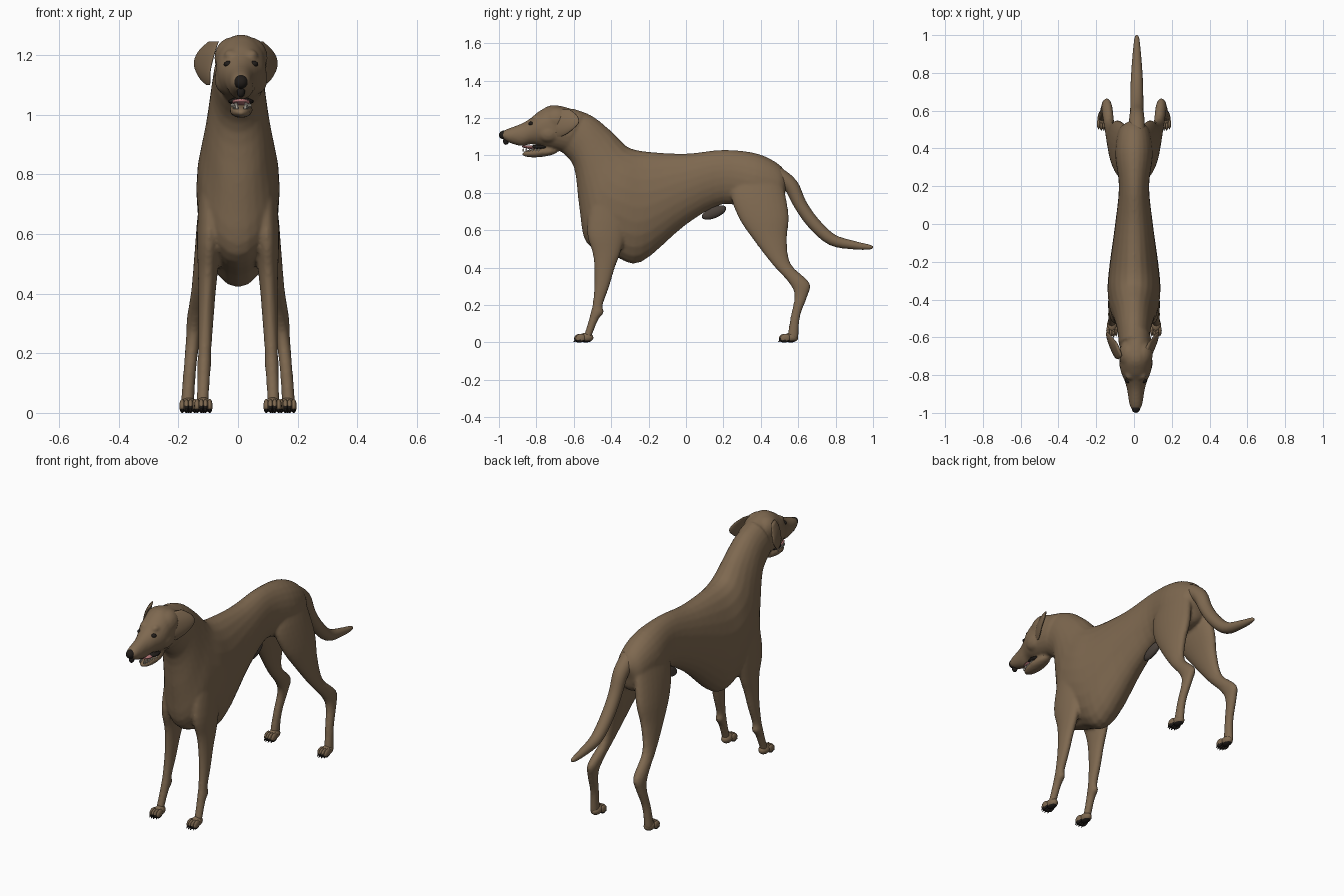
import bpy, bmesh
from math import sin, cos, pi
from mathutils import Vector, Matrix

old = bpy.data.objects.get("Cube")
if old:
    bpy.data.objects.remove(old, do_unlink=True)


def material(name, red, green, blue):
    mat = bpy.data.materials.new(name)
    mat.use_nodes = True
    mat.diffuse_color = (red, green, blue, 1)
    shader = mat.node_tree.nodes["Principled BSDF"]
    shader.inputs["Base Color"].default_value = (red, green, blue, 1)
    shader.inputs["Roughness"].default_value = 0.8
    return mat


COAT = material("brown coat", 0.21, 0.14, 0.08)
BLACK = material("black skin", 0.015, 0.012, 0.01)
PINK = material("pink tongue", 0.5, 0.2, 0.2)
TEETH = material("ivory teeth", 0.7, 0.65, 0.55)
GREY = material("grey brown skin", 0.07, 0.055, 0.045)


def catmull(a, b, c, d, t):
    return b + t * (c - a + t * (2 * a - 5 * b + 4 * c - d + t * (3 * (b - c) + d - a))) / 2


def smooth_rows(rows, steps=4):
    """Run a smooth spline through every column of a table."""
    last = len(rows) - 1
    for i in range(last):
        around = [rows[max(0, min(last, i + k))] for k in (-1, 0, 1, 2)]
        for step in range(steps):
            yield [catmull(*column, step / steps) for column in zip(*around)]
    yield rows[-1]


def skin(mesh, rings, sides=24):
    """Join elliptical rings, each given as (centre, half axis, half axis)."""
    loops = []
    for centre, across, along in rings:
        angles = [2 * pi * k / sides for k in range(sides)]
        loops.append([mesh.verts.new(centre + across * sin(a) + along * cos(a)) for a in angles])
    for low, high in zip(loops, loops[1:]):
        for k in range(sides):
            mesh.faces.new((low[k - 1], low[k], high[k], high[k - 1]))
    mesh.faces.new(loops[0])
    mesh.faces.new(loops[-1])


def trunk(mesh, table, x=0):
    """Rows: top y, top z, bottom y, bottom z, half width."""
    rings = []
    for top_y, top_z, low_y, low_z, width in smooth_rows(table):
        top, low = Vector((x, top_y, top_z)), Vector((x, low_y, low_z))
        rings.append(((top + low) / 2, Vector((width, 0, 0)), (top - low) / 2))
    skin(mesh, rings)


def limb(mesh, table, side, centre_rule, width_rule, flare=0):
    """Rows: height, front y, back y. Rules place and widen each level slice."""
    rings = []
    for z, front, back in smooth_rows(table):
        centre = Vector((side * centre_rule(z), (front + back) / 2, z))
        depth = back - front
        along = Vector((side * flare, 1, 0)) * depth / 2
        rings.append((centre, Vector((width_rule(depth), 0, 0)), along))
    skin(mesh, rings)


def tube(mesh, table, x=0):
    """Rows: y, z, radius. Rings stand square to the path."""
    path = list(smooth_rows(table))
    rings = []
    for i, (y, z, radius) in enumerate(path):
        before, after = path[max(i - 1, 0)], path[min(i + 1, len(path) - 1)]
        normal = Vector((0, before[1] - after[1], after[0] - before[0])).normalized()
        rings.append((Vector((x, y, z)), Vector((radius, 0, 0)), normal * radius))
    skin(mesh, rings)


def ball(mesh, centre, size, tilt=0):
    place = Matrix.Translation(centre) @ Matrix.Rotation(tilt, 4, 'X') @ Matrix.Diagonal((*size, 1))
    bmesh.ops.create_uvsphere(mesh, u_segments=16, v_segments=10, radius=1, matrix=place)


def cone(mesh, base, tip, radius):
    base, tip = Vector(base), Vector(tip)
    axis = tip - base
    place = Matrix.Translation((base + tip) / 2) @ axis.to_track_quat('Z', 'Y').to_matrix().to_4x4()
    bmesh.ops.create_cone(mesh, cap_ends=True, segments=8, radius1=radius, radius2=radius / 6,
                          depth=axis.length, matrix=place)


def finish(name, mesh, *materials, rule=None):
    bmesh.ops.recalc_face_normals(mesh, faces=mesh.faces)
    for face in mesh.faces:
        face.smooth = True
        if rule:
            face.material_index = rule(face.calc_center_median())
    data = bpy.data.meshes.new(name)
    mesh.to_mesh(data)
    mesh.free()
    for mat in materials:
        data.materials.append(mat)
    result = bpy.data.objects.new(name, data)
    bpy.context.collection.objects.link(result)
    return result


HEAD_X = 0.01
SIDES = ((-1, "right"), (1, "left"))

# Torso and neck
body = bmesh.new()
trunk(body, [(.55, .88, .53, .8, .03), (.5, .95, .5, .72, .08), (.38, 1.01, .36, .7, .1),
             (.2, 1.03, .2, .74, .08), (0, 1.01, 0, .63, .1), (-.2, 1.02, -.24, .43, .13),
             (-.3, 1.04, -.38, .46, .14), (-.35, 1.08, -.53, .53, .13),
             (-.4, 1.13, -.57, .72, .11), (-.5, 1.21, -.6, .94, .09), (-.6, 1.25, -.68, 1.03, .08)])

# Head and muzzle, with the lower jaw
trunk(body, [(-.55, 1.23, -.65, 1.02, .08), (-.7, 1.27, -.74, 1.04, .085),
             (-.78, 1.24, -.78, 1.05, .08), (-.83, 1.2, -.83, 1.06, .06),
             (-.88, 1.17, -.88, 1.05, .046), (-.96, 1.14, -.95, 1.07, .034),
             (-.99, 1.12, -.98, 1.09, .02)], HEAD_X)
ball(body, (HEAD_X, -.78, 1.016), (.04, .1, .025), .1)

# Legs, cheeks, crown and brows
FRONT_LEG = [(.8, -.5, -.3), (.6, -.53, -.32), (.48, -.5, -.35), (.4, -.49, -.38),
             (.3, -.49, -.41), (.2, -.5, -.445), (.16, -.51, -.44), (.12, -.52, -.47),
             (.02, -.55, -.51)]
HIND_LEG = [(.93, .28, .5), (.8, .24, .53), (.67, .28, .55), (.55, .36, .54), (.42, .46, .56),
            (.32, .55, .66), (.25, .58, .65), (.14, .56, .61), (.02, .54, .6)]


def leg_width(depth):
    return .015 + depth / 8


for side, label in SIDES:
    limb(body, FRONT_LEG, side, lambda z: .12 - z / 25, leg_width)
    limb(body, HIND_LEG, side, lambda z: .17 - z ** 1.5 / 6.5, leg_width)
    ball(body, (HEAD_X + side * .055, -.735, 1.12), (.034, .06, .05))
    ball(body, (HEAD_X + side * .03, -.69, 1.19), (.06, .08, .07))
    ball(body, (HEAD_X + side * .035, -.8, 1.2), (.022, .026, .018))

# Blend these into one continuous coat
coat = finish("body", body, COAT)
blend = coat.modifiers.new("blend", 'REMESH')
blend.mode = 'VOXEL'
blend.voxel_size = 0.008
blend.use_smooth_shade = True
soften = coat.modifiers.new("soften", 'SMOOTH')
soften.iterations = 5

# Tail
tail = bmesh.new()
tube(tail, [(.48, .9, .045), (.56, .84, .04), (.61, .74, .035), (.68, .64, .034),
            (.78, .55, .031), (.9, .52, .022), (.98, .51, .013), (1, .51, .004)], .015)
finish("tail", tail, COAT)

# Hanging ears, swept outward to the rear, the right one held further out
EAR = [(1.245, -.7, -.62), (1.21, -.715, -.58), (1.17, -.715, -.575), (1.12, -.71, -.63),
       (1.1, -.7, -.67)]
for side, label in SIDES:
    ear = bmesh.new()
    reach = .103 if side > 0 else .118
    limb(ear, EAR, side, lambda z: reach - 5 * (z - 1.16) ** 2, lambda depth: depth / 11, .4)
    finish(label + "_ear", ear, COAT)

# Paws: heel, four toes with claws, dark soles and toe tips
for end, x, y in (("front", .116, -.535), ("hind", .166, .56)):
    for side, label in SIDES:
        paw, claws = bmesh.new(), bmesh.new()
        ball(paw, (side * x, y, .026), (.027, .04, .026))
        for toe in (-1.5, -.5, .5, 1.5):
            toe_x = side * x + toe * .014
            toe_y = y - .04 + abs(toe) * .007
            ball(paw, (toe_x, toe_y, .023), (.01, .027, .023), .25)
            cone(claws, (toe_x, toe_y - .015, .016), (toe_x, toe_y - .03, .003), .007)
        for vert in paw.verts:
            vert.co.z = max(vert.co.z, 0)
        finish(f"{end}_{label}_paw", paw, COAT, BLACK,
               rule=lambda spot: int(spot.z < .012 or spot.y < y - .055 and spot.z < .022))
        finish(f"{end}_{label}_claws", claws, BLACK)

# Nose with the dark strip beneath it
nose = bmesh.new()
ball(nose, (HEAD_X, -.975, 1.11), (.023, .025, .023), .3)
ball(nose, (HEAD_X, -.963, 1.077), (.014, .016, .02))
finish("nose", nose, BLACK)

# Eyes
eyes = bmesh.new()
for side, label in SIDES:
    ball(eyes, (HEAD_X + side * .04, -.828, 1.17), (.018, .015, .011))
finish("eyes", eyes, BLACK)

# Mouth lining, tongue and teeth
lining, tongue, teeth = bmesh.new(), bmesh.new(), bmesh.new()
ball(lining, (HEAD_X, -.785, 1.045), (.043, .05, .013))
ball(tongue, (HEAD_X, -.825, 1.043), (.031, .053, .01), -.1)
for side, label in SIDES:
    for k in range(6):
        spot = Vector((HEAD_X + side * (.014 + k / 300), -.87 + k / 60, 1.02))
        cone(teeth, spot, spot + Vector((0, 0, .028 if k == 1 else .022)), .006)
finish("mouth_lining", lining, BLACK)
finish("tongue", tongue, PINK)
finish("teeth", teeth, TEETH)

# Sheath under the belly
sheath = bmesh.new()
ball(sheath, (0, .15, .695), (.02, .07, .03), .4)
finish("sheath", sheath, GREY)
